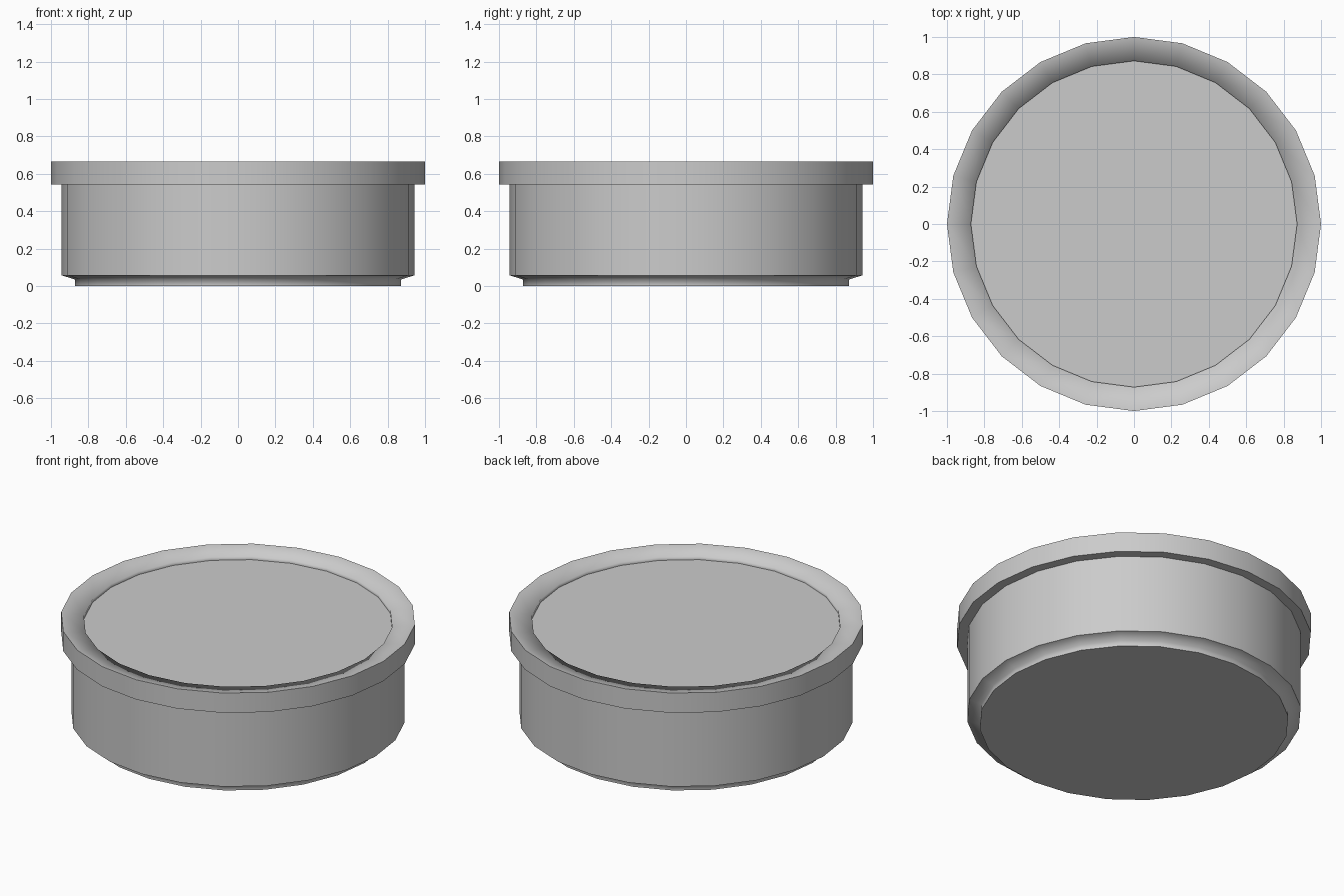
import bpy, bmesh
from math import cos, sin, tau

if "Cube" in bpy.data.objects:
    bpy.data.objects.remove(bpy.data.objects["Cube"])

SIDES = 24
# Lathe profile from base to lid: radius, height, crisp edge
PROFILE = [
    (0.872, 0.0, True),     # foot
    (0.872, 0.035, False),
    (0.943, 0.057, True),   # side wall
    (0.943, 0.542, True),
    (1.0, 0.542, True),     # overhanging lid band
    (1.0, 0.665, True),
    (0.872, 0.645, False),  # dished rim
    (0.872, 0.625, True),   # recessed lid panel
]


def lathe(name, profile):
    bm = bmesh.new()
    rings = [[bm.verts.new((r * cos(tau * i / SIDES), r * sin(tau * i / SIDES), z))
              for i in range(SIDES)] for r, z, _ in profile]
    for low, high in zip(rings, rings[1:]):
        for i in range(SIDES):
            j = (i + 1) % SIDES
            bm.faces.new((low[i], low[j], high[j], high[i])).smooth = True
    # Flat end caps
    bm.faces.new(rings[0][::-1])
    bm.faces.new(rings[-1])
    # Crisp rings between smooth bands
    for ring, (_, _, crisp) in zip(rings, profile):
        for i in range(SIDES):
            bm.edges.get((ring[i], ring[(i + 1) % SIDES])).smooth = not crisp
    mesh = bpy.data.meshes.new(name)
    bm.to_mesh(mesh)
    bm.free()
    obj = bpy.data.objects.new(name, mesh)
    bpy.context.collection.objects.link(obj)
    return obj


lathe("round_tin", PROFILE)
